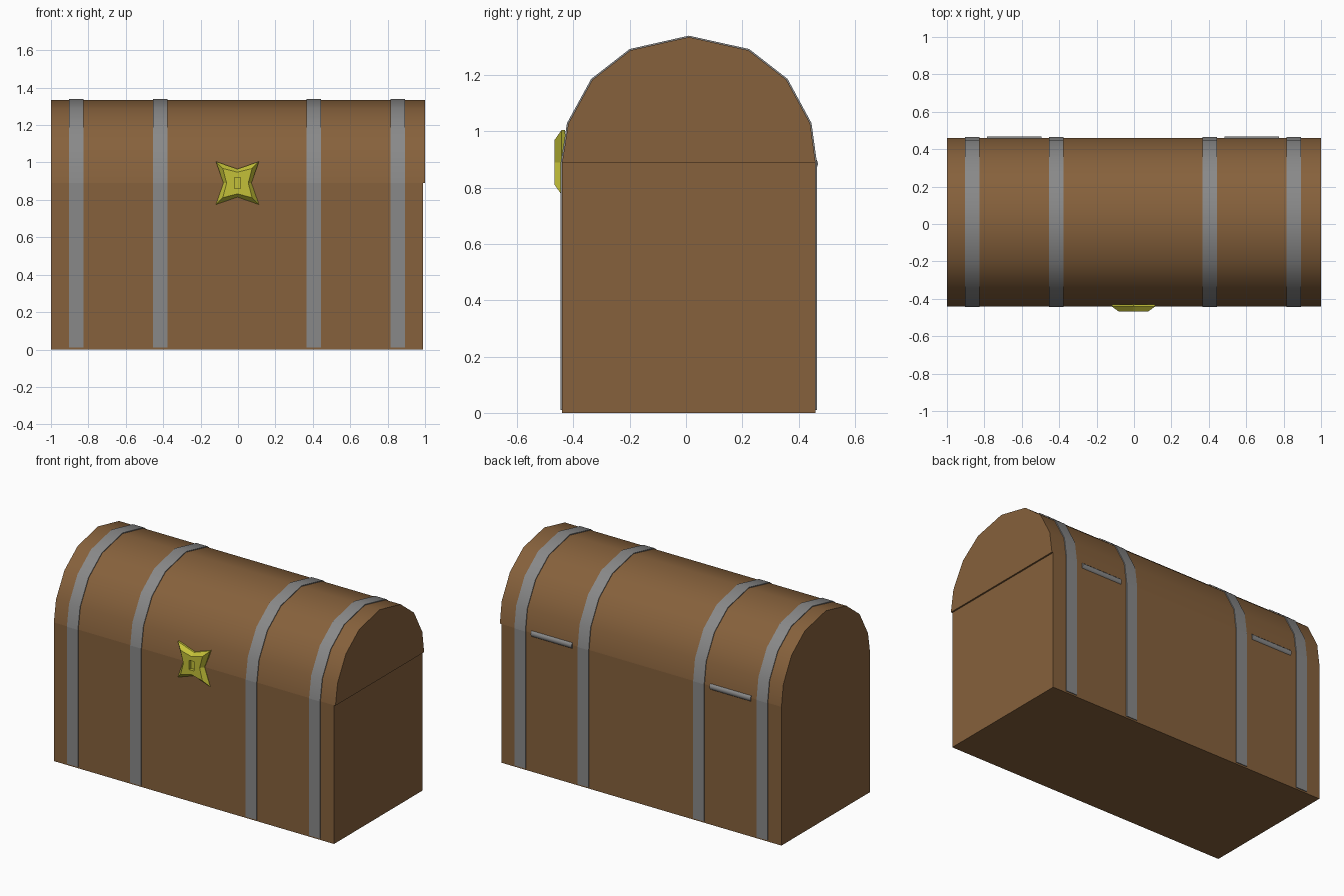
import bpy, bmesh, math
from mathutils import Matrix

if "Cube" in bpy.data.objects:
    bpy.data.objects.remove(bpy.data.objects["Cube"])


def material(name, rgb):
    m = bpy.data.materials.new(name)
    m.diffuse_color = (*rgb, 1)
    m.use_nodes = True
    m.node_tree.nodes["Principled BSDF"].inputs["Base Color"].default_value = m.diffuse_color
    return m


WOOD = material("brown_wood", (0.24, 0.12, 0.045))
IRON = material("grey_iron", (0.25, 0.25, 0.25))
BRASS = material("yellow_brass", (0.55, 0.53, 0.04))


def finish(bm, name, mat, angle=40):
    bmesh.ops.recalc_face_normals(bm, faces=bm.faces)
    mesh = bpy.data.meshes.new(name)
    bm.to_mesh(mesh)
    bm.free()
    mesh.materials.append(mat)
    ob = bpy.data.objects.new(name, mesh)
    bpy.context.collection.objects.link(ob)
    bpy.ops.object.select_all(action='DESELECT')
    ob.select_set(True)
    bpy.context.view_layer.objects.active = ob
    bpy.ops.object.shade_smooth_by_angle(angle=math.radians(angle))
    return ob


def loft(name, rings, mat, angle=40):
    """Skin equal-length closed rings and cap both ends."""
    bm = bmesh.new()
    vs = [[bm.verts.new(p) for p in r] for r in rings]
    n = len(rings[0])
    for a, b in zip(vs, vs[1:]):
        for i in range(n):
            j = (i + 1) % n
            bm.faces.new((a[i], a[j], b[j], b[i]))
    bm.faces.new(vs[0])
    bm.faces.new(vs[-1])
    return finish(bm, name, mat, angle)


def extrude_x(name, profile, x0, x1, mat):
    return loft(name, [[(x, y, z) for y, z in profile] for x in (x0, x1)], mat)


def rect(y0, y1, z0, z1):
    return [(y0, z0), (y1, z0), (y1, z1), (y0, z1)]


FRONT, BACK, SEAM = -0.44, 0.46, 0.89

# Body
extrude_x("chest_body", rect(FRONT, BACK, 0, SEAM), -1, 0.99, WOOD)

# Barrel lid
arch = [(FRONT, SEAM), (-0.418, 1.028), (-0.333, 1.183), (-0.198, 1.288), (0.01, 1.335),
        (0.222, 1.288), (0.357, 1.183), (0.441, 1.028), (BACK, SEAM)]
extrude_x("chest_lid", arch, -1, 1, WOOD)

# Iron straps: front and back on the body, one over the lid
t = 0.005
cy = (FRONT + BACK) / 2
over = [(cy + (y - cy) * (1 + t / 0.45), z + t * (z - SEAM) / 0.445) for y, z in arch]
for i, x in enumerate((-0.865, -0.415, 0.405, 0.855), 1):
    a, b = x - 0.039, x + 0.039
    extrude_x(f"front_strap_{i}", rect(FRONT - t, FRONT + t, 0.01, SEAM), a, b, IRON)
    extrude_x(f"back_strap_{i}", rect(BACK - t, BACK + t, 0.01, SEAM), a, b, IRON)
    extrude_x(f"lid_strap_{i}", over, a, b, IRON)

# Hinge barrels
for side, x in (("left", -0.64), ("right", 0.63)):
    bm = bmesh.new()
    bmesh.ops.create_cone(bm, cap_ends=True, segments=12, radius1=0.022, radius2=0.022, depth=0.29,
                          matrix=Matrix.Translation((x, BACK - 0.013, SEAM - 0.005))
                          @ Matrix.Rotation(math.pi / 2, 4, 'Y'))
    finish(bm, f"hinge_{side}", IRON)


# Star-shaped lock plate with a recessed keyhole
def star(corner, waist, y, sx=1.0):
    pts = [(1, 0), (1, 1), (0, 1), (-1, 1), (-1, 0), (-1, -1), (0, -1), (1, -1)]
    ring = []
    for px, pz in pts:
        r = corner if px and pz else waist
        ring.append((px * r * sx - 0.003, y, pz * r + SEAM))
    return ring


loft("lock_plate", [star(0.115, 0.075, -0.43), star(0.115, 0.075, -0.442),
                    star(0.078, 0.058, -0.468), star(0.03, 0.03, -0.468, 0.55),
                    star(0.03, 0.03, -0.447, 0.55)], BRASS, 25)
